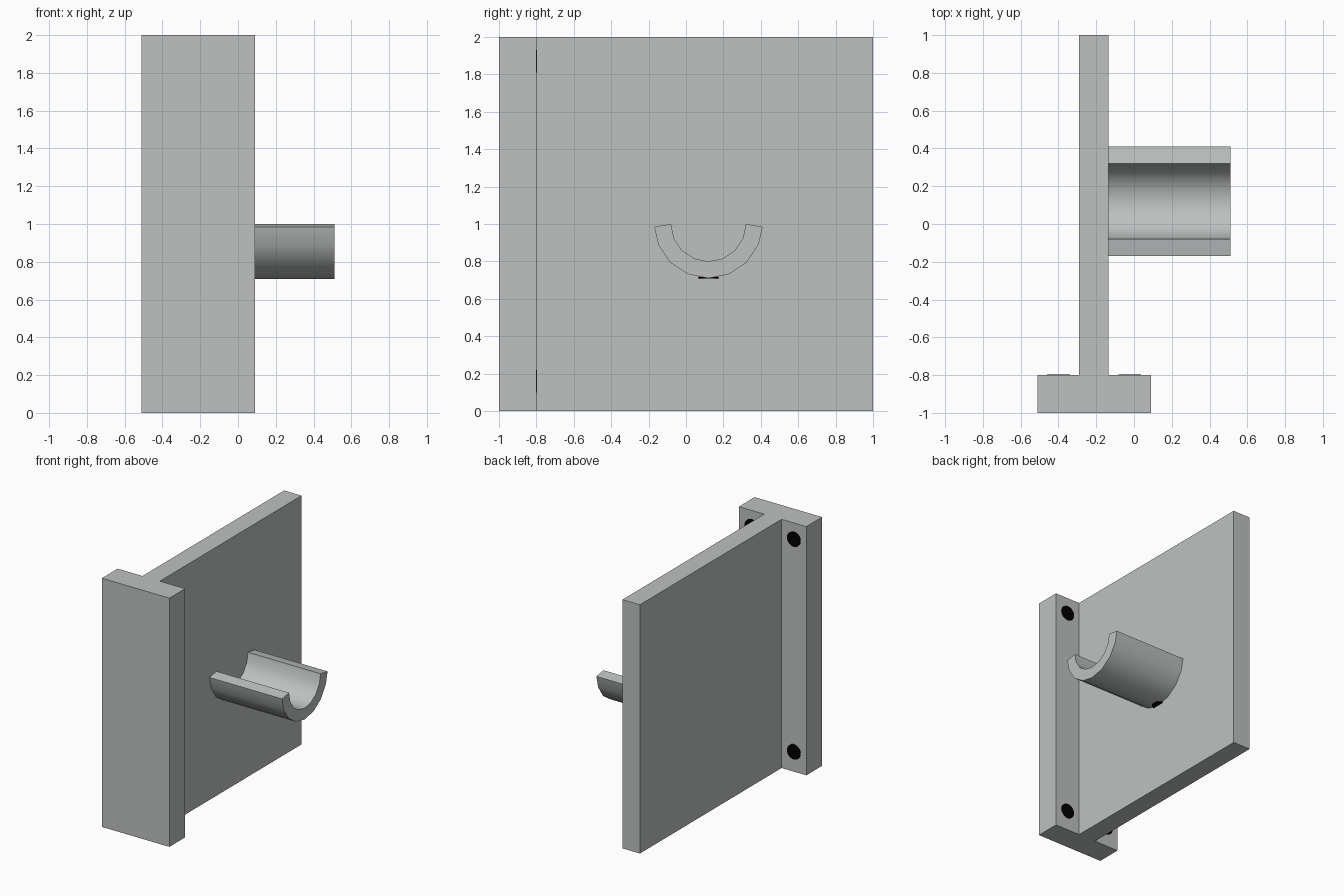
import bpy, bmesh, math
from mathutils import Matrix

if "Cube" in bpy.data.objects:
    bpy.data.objects.remove(bpy.data.objects["Cube"])


def material(name, rgb):
    m = bpy.data.materials.new(name)
    m.diffuse_color = (*rgb, 1)
    m.use_nodes = True
    m.node_tree.nodes["Principled BSDF"].inputs["Base Color"].default_value = m.diffuse_color
    return m


GREY = material("light grey", (0.51, 0.535, 0.53))
BLACK = material("black", (0.0, 0.0, 0.0))


def finish(name, bm, mat):
    bmesh.ops.recalc_face_normals(bm, faces=bm.faces)
    me = bpy.data.meshes.new(name)
    bm.to_mesh(me)
    bm.free()
    me.materials.append(mat)
    ob = bpy.data.objects.new(name, me)
    bpy.context.collection.objects.link(ob)
    return ob


def extrude_profile(name, pts, direction, mat):
    """Extrude a closed outline of 3D points along a vector."""
    bm = bmesh.new()
    face = bm.faces.new([bm.verts.new(p) for p in pts])
    new = bmesh.ops.extrude_face_region(bm, geom=[face])["geom"]
    verts = [g for g in new if isinstance(g, bmesh.types.BMVert)]
    bmesh.ops.translate(bm, verts=verts, vec=direction)
    return finish(name, bm, mat)


def disc(name, loc, radius, depth, rot=None):
    bm = bmesh.new()
    mat = Matrix.Translation(loc) @ (rot or Matrix())
    bmesh.ops.create_cone(bm, cap_ends=True, segments=24, radius1=radius,
                          radius2=radius, depth=depth, matrix=mat)
    return finish(name, bm, BLACK)


# T-shaped bracket body: mounting flange plus web
tee = [(-0.51, -1), (0.09, -1), (0.09, -0.8), (-0.135, -0.8),
       (-0.135, 1), (-0.29, 1), (-0.29, -0.8), (-0.51, -0.8)]
extrude_profile("bracket_body", [(x, y, 0) for x, y in tee], (0, 0, 2), GREY)

# Half-pipe cradle standing out from the web
angles = [-87, -67.5, -45, -22.5, 0, 22.5, 45, 67.5, 87]


def arc(radius, degs):
    return [(-0.135, 0.12 + radius * math.sin(math.radians(a)),
             1 - radius * math.cos(math.radians(a))) for a in degs]


inner = [-90] + angles[1:-1] + [90]
cradle = extrude_profile("cradle", arc(0.29, angles) + arc(0.2, inner[::-1]),
                         (0.645, 0, 0), GREY)
bpy.context.view_layer.objects.active = cradle
cradle.select_set(True)
bpy.ops.object.shade_smooth_by_angle(angle=math.radians(30))

# Black screw holes on the back of the flange, both sides of the web
turn = Matrix.Rotation(math.radians(90), 4, 'X')
for side, x in (("left", -0.40), ("right", -0.023)):
    for level, z in (("lower", 0.16), ("upper", 1.87)):
        disc(f"screw_hole_{level}_{side}", (x, -0.799, z), 0.06, 0.006, turn)

# Small black hole under the cradle, against the web
disc("cradle_hole", (-0.145, 0.12, 0.712), 0.055, 0.008)
